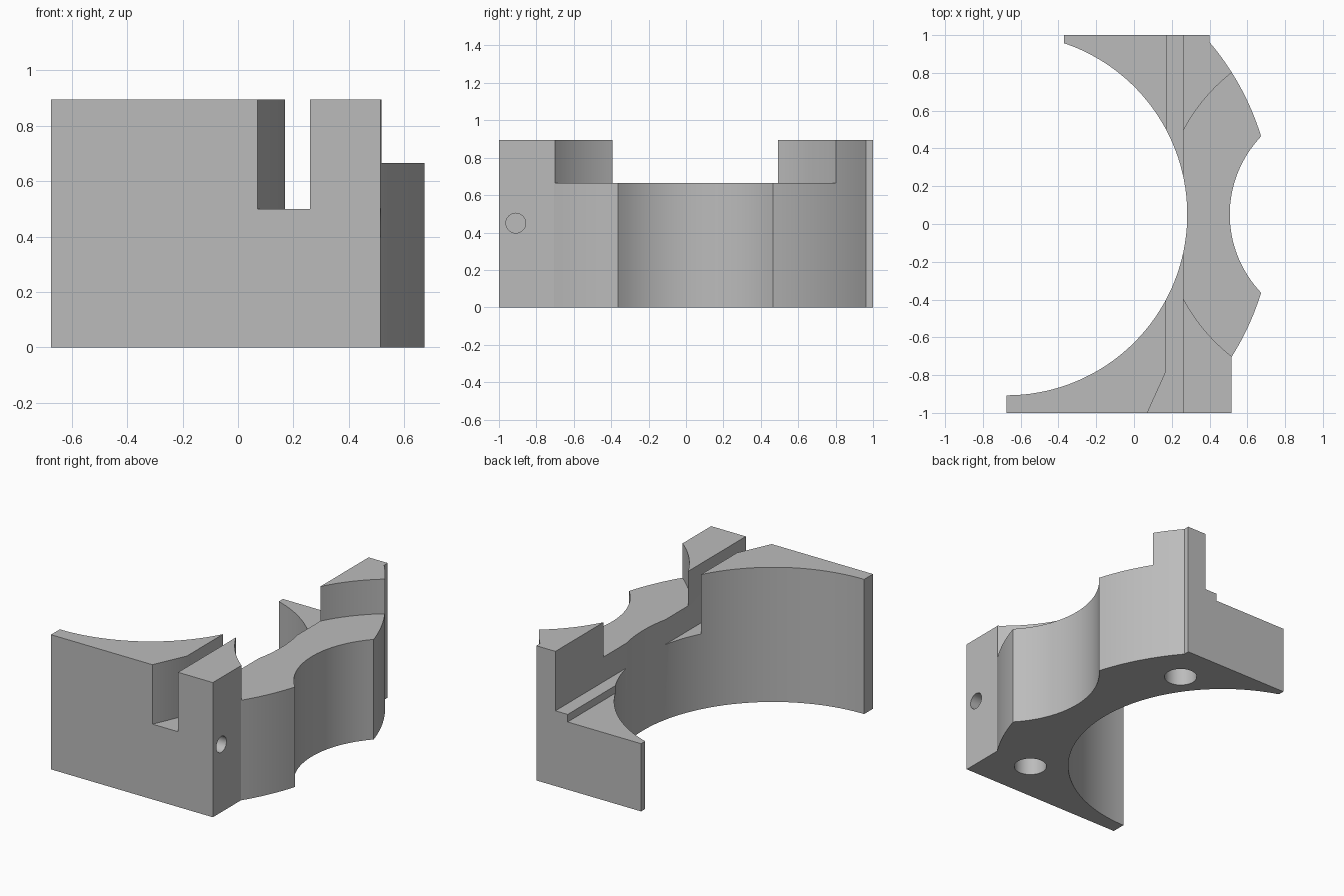
import bpy, bmesh
from math import sin, cos, radians
from mathutils import Matrix

cube = bpy.data.objects.get("Cube")
if cube:
    bpy.data.objects.remove(cube, do_unlink=True)

grey = bpy.data.materials.new("light_grey")
grey.use_nodes = True
colour = (0.5, 0.5, 0.5, 1)
grey.diffuse_color = colour
grey.node_tree.nodes["Principled BSDF"].inputs["Base Color"].default_value = colour

BORE = (-0.675, 0.05)     # centre of the big bore and the outer rim
NOTCH = (1.105, 0.05)     # centre of the rim notch and the top recess
HEIGHT = 0.895


def arc(centre, radius, start, end, steps=24):
    angles = [radians(start + (end - start) * i / steps) for i in range(steps + 1)]
    return [(centre[0] + radius * cos(a), centre[1] + radius * sin(a)) for a in angles]


def circle(centre, radius, steps=64):
    return arc(centre, radius, 0, 360, steps)[:-1]


def prism(name, outline, low, high):
    bm = bmesh.new()
    base = bm.faces.new([bm.verts.new((x, y, low)) for x, y in outline])
    top = bmesh.ops.extrude_face_region(bm, geom=[base])["geom"]
    verts = [v for v in top if isinstance(v, bmesh.types.BMVert)]
    bmesh.ops.translate(bm, verts=verts, vec=(0, 0, high - low))
    bmesh.ops.recalc_face_normals(bm, faces=bm.faces)
    mesh = bpy.data.meshes.new(name)
    bm.to_mesh(mesh)
    bm.free()
    mesh.materials.append(grey)
    obj = bpy.data.objects.new(name, mesh)
    bpy.context.collection.objects.link(obj)
    return obj


def cut(body, cutter):
    cutter.hide_render = True
    mod = body.modifiers.new(cutter.name, "BOOLEAN")
    mod.operation = "DIFFERENCE"
    mod.solver = "EXACT"
    mod.object = cutter
    bpy.context.view_layer.update()
    bpy.ops.object.modifier_apply(modifier=mod.name)
    bpy.data.objects.remove(cutter, do_unlink=True)


# Full-height bracket footprint
outline = [(-0.675, -1), (0.515, -1)]
outline += arc(BORE, 1.41, -32.4, -17.1, 12)
outline += arc(NOTCH, 0.598, 223.9, 136.1, 32)[1:-1]
outline += arc(BORE, 1.41, 17.1, 40.3, 16)
outline += [(0.40, 1), (-0.37, 1)]
outline += arc(BORE, 0.957, 71.4, -90, 64)
bracket = prism("bracket_body", outline, 0, HEIGHT)
bpy.ops.object.select_all(action="DESELECT")
bracket.select_set(True)
bpy.context.view_layer.objects.active = bracket

# Slot along the depth, flared at the front
slot = [(0.025, -1.1), (0.26, -1.1), (0.26, 1.1), (0.17, 1.1), (0.17, -0.78)]
cut(bracket, prism("slot_cutter", slot, 0.5, 1.1))

# Lowered rear arm
arm = [(-0.9, 0.3), (0.17, 0.3), (0.17, 1.1), (-0.9, 1.1)]
cut(bracket, prism("rear_arm_cutter", arm, 0.45, 1.1))

# Round recess between the two raised posts
cut(bracket, prism("recess_cutter", circle(NOTCH, 0.954, 128), 0.665, 1.1))

# Blind mounting holes underneath
for y in (-0.72, 0.73):
    cut(bracket, prism("mount_hole_cutter", circle((0.235, y), 0.1, 40), -0.1, 0.3))

# Blind hole in the side of the front post
side_hole = prism("side_hole_cutter", circle((0, 0), 0.053, 32), 0, 0.3)
side_hole.matrix_world = Matrix.Translation((0.33, -0.91, 0.45)) @ Matrix.Rotation(radians(90), 4, "Y")
cut(bracket, side_hole)

bpy.ops.object.shade_smooth_by_angle(angle=radians(25))
